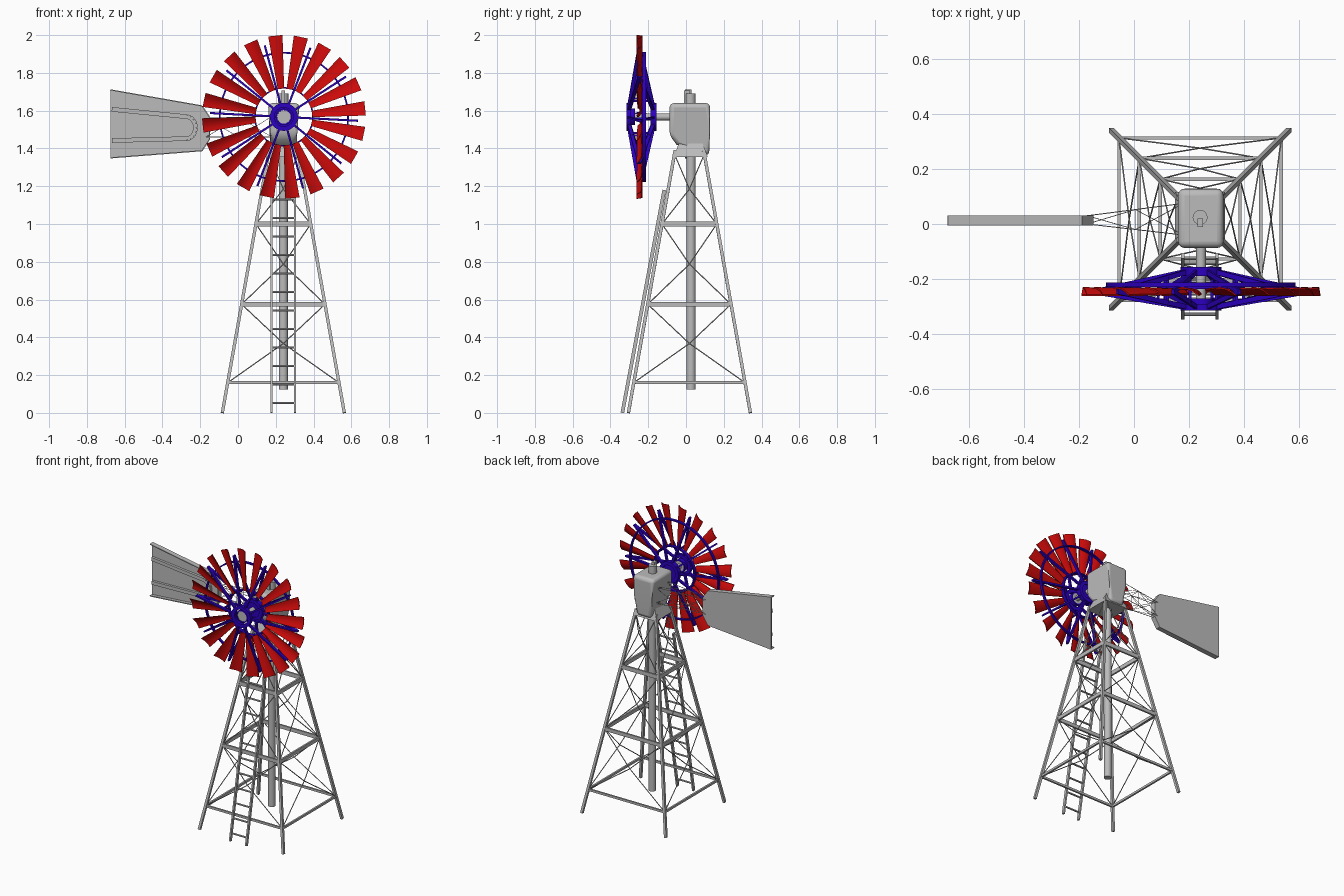
import bpy, bmesh, math
from mathutils import Vector, Matrix

if "Cube" in bpy.data.objects:
    bpy.data.objects.remove(bpy.data.objects["Cube"])

CX, CY = 0.24, 0.018           # tower axis
HUB = Vector((0.243, -0.246, 1.567))
Y = Vector((0, 1, 0))
Z = Vector((0, 0, 1))


def material(name, rgb):
    m = bpy.data.materials.new(name)
    m.diffuse_color = (*rgb, 1)
    m.use_nodes = True
    m.node_tree.nodes["Principled BSDF"].inputs["Base Color"].default_value = m.diffuse_color
    return m


GREY = material("galvanised_grey", (0.5, 0.5, 0.5))
RED = material("blade_red", (0.6, 0.003, 0.003))
BLUE = material("frame_blue", (0.025, 0.0, 0.53))


def finish(bm, name, mat, smooth=False):
    bmesh.ops.recalc_face_normals(bm, faces=bm.faces)
    me = bpy.data.meshes.new(name)
    bm.to_mesh(me)
    bm.free()
    ob = bpy.data.objects.new(name, me)
    bpy.context.collection.objects.link(ob)
    me.materials.append(mat)
    if smooth:
        bpy.ops.object.select_all(action='DESELECT')
        ob.select_set(True)
        bpy.context.view_layer.objects.active = ob
        bpy.ops.object.shade_smooth_by_angle(angle=math.radians(35))
    return ob


def bar(bm, a, b, w, d, ref=Y):
    """Box from a to b: depth d roughly along ref, width w across it."""
    a, b = Vector(a), Vector(b)
    z = (b - a).normalized()
    x = z.cross(ref).normalized()
    y = z.cross(x)
    m = Matrix((x * w, y * d, b - a)).transposed().to_4x4()
    m.translation = (a + b) / 2
    bmesh.ops.create_cube(bm, size=1, matrix=m)


def rod(bm, a, b, r1, r2=None, n=8):
    a, b = Vector(a), Vector(b)
    m = (b - a).to_track_quat('Z', 'Y').to_matrix().to_4x4()
    m.translation = (a + b) / 2
    bmesh.ops.create_cone(bm, cap_ends=True, segments=n, radius1=r1,
                          radius2=r1 if r2 is None else r2, depth=(b - a).length, matrix=m)


def prism(bm, pts, axis, lo, hi):
    """Extrude a 2D outline along x (points are y,z) or along y (points are x,z)."""
    place = (lambda p, t: (t, p[0], p[1])) if axis == 'x' else (lambda p, t: (p[0], t, p[1]))
    f = bm.faces.new([bm.verts.new(place(p, lo)) for p in pts])
    ext = bmesh.ops.extrude_face_region(bm, geom=[f])
    step = Vector((hi - lo, 0, 0)) if axis == 'x' else Vector((0, hi - lo, 0))
    bmesh.ops.translate(bm, vec=step, verts=[v for v in ext['geom'] if isinstance(v, bmesh.types.BMVert)])


def wheel(ang, r, y, t=0.0):
    """Point at clockwise angle from the top, radius r, depth y, tangential shift t."""
    rad = Vector((math.sin(ang), 0, math.cos(ang)))
    tan = Vector((math.cos(ang), 0, -math.sin(ang)))
    return Vector((HUB.x, y, HUB.z)) + rad * r + tan * t


def ring(bm, r_in, r_out, y0, y1, n=40):
    """Flat hoop around the wheel axis with a rectangular section."""
    sec = [(r_in, y0), (r_out, y0), (r_out, y1), (r_in, y1)]
    loops = [[bm.verts.new(wheel(2 * math.pi * i / n, r, y)) for r, y in sec] for i in range(n)]
    for i in range(n):
        p, q = loops[i], loops[(i + 1) % n]
        for k in range(4):
            bm.faces.new((p[k], p[(k + 1) % 4], q[(k + 1) % 4], q[k]))


def corner(i, z):
    h = 0.323 - 0.178 * z
    sx, sy = ((-1, -1), (1, -1), (1, 1), (-1, 1))[i % 4]
    return Vector((CX + sx * h, CY + sy * h, z))


# Tower legs
bm = bmesh.new()
for i in range(4):
    bar(bm, corner(i, 0.0), corner(i, 1.39), 0.017, 0.017)
finish(bm, "tower_legs", GREY)

# Horizontal rails on all four sides
bm = bmesh.new()
for z, h in ((0.16, 0.015), (0.575, 0.025), (1.0, 0.028)):
    for i in range(4):
        bar(bm, corner(i, z), corner(i + 1, z), 0.012, h, Z)
finish(bm, "tower_rails", GREY)

# Thin braces meeting in the middle of each panel
bm = bmesh.new()
for lo, hi in ((0.16, 0.575), (0.575, 1.0), (1.0, 1.37)):
    for i in range(4):
        ends = [corner(i, lo), corner(i + 1, lo), corner(i, hi), corner(i + 1, hi)]
        mid = sum(ends, Vector()) / 4
        for e in ends:
            rod(bm, e, mid, 0.003, n=6)
finish(bm, "tower_braces", GREY)

# Centre pipe
bm = bmesh.new()
rod(bm, (CX, 0.027, 0.125), (CX, 0.027, 1.42), 0.024, n=20)
finish(bm, "centre_pipe", GREY, True)

# Flared cap on top of the tower
bm = bmesh.new()
bmesh.ops.create_cone(bm, cap_ends=True, segments=4, radius1=0.128, radius2=0.09, depth=0.07,
                      matrix=Matrix.Translation((CX, 0.025, 1.39)) @ Matrix.Rotation(math.pi / 4, 4, 'Z'))
finish(bm, "tower_cap", GREY)

# Gearbox housing, tapered below, with rounded edges
bm = bmesh.new()
prism(bm, [(-0.087, 1.64), (0.128, 1.64), (0.128, 1.5), (0.122, 1.36), (0.06, 1.37), (-0.05, 1.42),
           (-0.087, 1.47)], 'x', 0.16, 0.325)
for v in bm.verts:
    if v.co.z < 1.45:
        v.co.x = CX + (v.co.x - CX) * 0.68
box = finish(bm, "gearbox", GREY, True)
bev = box.modifiers.new("round", 'BEVEL')
bev.width, bev.segments = 0.024, 4

# Filler cap on the gearbox
bm = bmesh.new()
rod(bm, (CX, 0.024, 1.62), (CX, 0.024, 1.69), 0.027, n=16)
bar(bm, (CX, 0.005, 1.63), (CX, 0.005, 1.708), 0.02, 0.03)
finish(bm, "gearbox_cap", GREY, True)

# Wheel shaft and nose
bm = bmesh.new()
rod(bm, (HUB.x, -0.29, HUB.z), (HUB.x, -0.07, HUB.z), 0.018, n=16)
rod(bm, (HUB.x, -0.30, HUB.z), (HUB.x, -0.27, HUB.z), 0.036, n=16)
finish(bm, "wheel_shaft", GREY, True)

# Blades: gently pitched, cambered, widening outward
bm = bmesh.new()
for k in range(20):
    a = math.radians(-6 + 18 * k)
    rows = []
    for r, w, d in ((0.15, 0.034, 0.016), (0.432, 0.076, 0.026)):
        row = []
        for s in (-0.5, -0.25, 0, 0.25, 0.5):
            camber = 0.75 * d * (0.25 - s * s) * 2
            row.append(wheel(a, r, HUB.y - s * d + camber, s * w))
        rows.append([[bm.verts.new(p + Y * o) for p in row] for o in (-0.003, 0.003)])
    (f0, b0), (f1, b1) = rows
    for j in range(4):
        for p, q in ((f0, f1), (b0, b1), (f0, b0), (f1, b1)):
            bm.faces.new((p[j], p[j + 1], q[j + 1], q[j]))
    for j in (0, 4):
        bm.faces.new((f0[j], f1[j], b1[j], b0[j]))
finish(bm, "wheel_blades", RED, True)

# Double cone of spokes with cross ties
bm = bmesh.new()
for k in range(10):
    a = math.radians(21 + 36 * k)
    for y in (-0.303, -0.172):
        bar(bm, wheel(a, 0.055, y), wheel(a, 0.39, HUB.y), 0.011, 0.018)
    bar(bm, wheel(a, 0.155, -0.286), wheel(a, 0.155, -0.193), 0.010, 0.010, Z + Vector((0.01, 0, 0)))
finish(bm, "wheel_spokes", BLUE)

# Hoops behind the blades
bm = bmesh.new()
ring(bm, 0.335, 0.344, -0.229, -0.212, 60)
ring(bm, 0.150, 0.158, -0.236, -0.214)
finish(bm, "wheel_hoops", BLUE, True)

# Hub plates front and rear
bm = bmesh.new()
for y0, y1 in ((-0.314, -0.292), (-0.188, -0.157)):
    ring(bm, 0.05, 0.074, y0, y1, 32)
ring(bm, 0.036, 0.044, -0.306, -0.27, 24)
ring(bm, 0.018, 0.052, -0.18, -0.165, 24)
finish(bm, "wheel_hub", BLUE, True)

# Tail vane: panel with folded rims
outline = [(-0.676, 1.35), (-0.676, 1.71), (-0.19, 1.625), (-0.15, 1.565), (-0.15, 1.45), (-0.19, 1.388)]
bm = bmesh.new()
prism(bm, outline, 'y', 0.018, 0.03)
for i in range(1, 6):
    p, q = outline[i], outline[(i + 1) % 6]
    bar(bm, (p[0], 0.0125, p[1]), (q[0], 0.0125, q[1]), 0.006, 0.035)
finish(bm, "tail_vane", GREY)

# Raised U rib on the vane
bm = bmesh.new()
path = [(-0.668, 1.607)] + [(-0.27 + 0.045 * math.sin(t), 1.51 + 0.058 * math.cos(t))
                            for t in [math.pi * i / 8 for i in range(9)]] + [(-0.668, 1.442)]
for p, q in zip(path, path[1:]):
    bar(bm, (p[0], 0.01, p[1]), (q[0], 0.01, q[1]), 0.024, 0.018)
finish(bm, "vane_rib", GREY)

# Thin truss holding the vane
bm = bmesh.new()
near = [(0.18, y, z) for y, z in ((-0.04, 1.57), (0.075, 1.57), (0.075, 1.46), (-0.04, 1.46))]
far = [(-0.17, y, z) for y, z in ((0.0, 1.56), (0.03, 1.56), (0.03, 1.46), (0.0, 1.46))]
for i in range(4):
    n0, n1, f0, f1 = (Vector(v) for v in (near[i], near[(i + 1) % 4], far[i], far[(i + 1) % 4]))
    rod(bm, n0, f0, 0.002, n=6)
    m0, m1 = (n0 + f0) / 2, (n1 + f1) / 2
    for p, q in ((n0, m1), (n1, m0), (m0, f1), (m1, f0), (m0, m1)):
        rod(bm, p, q, 0.0014, n=5)
finish(bm, "vane_truss", GREY)


# Leaning ladder on the front
def ladder_y(z):
    return -0.337 + 0.188 * z


bm = bmesh.new()
for x in (0.177, 0.301):
    bar(bm, (x, ladder_y(0), 0), (x, ladder_y(1.18), 1.18), 0.011, 0.019)
for k in range(12):
    z = 0.052 + 0.098 * k
    rod(bm, (0.177, ladder_y(z), z), (0.301, ladder_y(z), z), 0.006, n=8)
finish(bm, "ladder", GREY)
